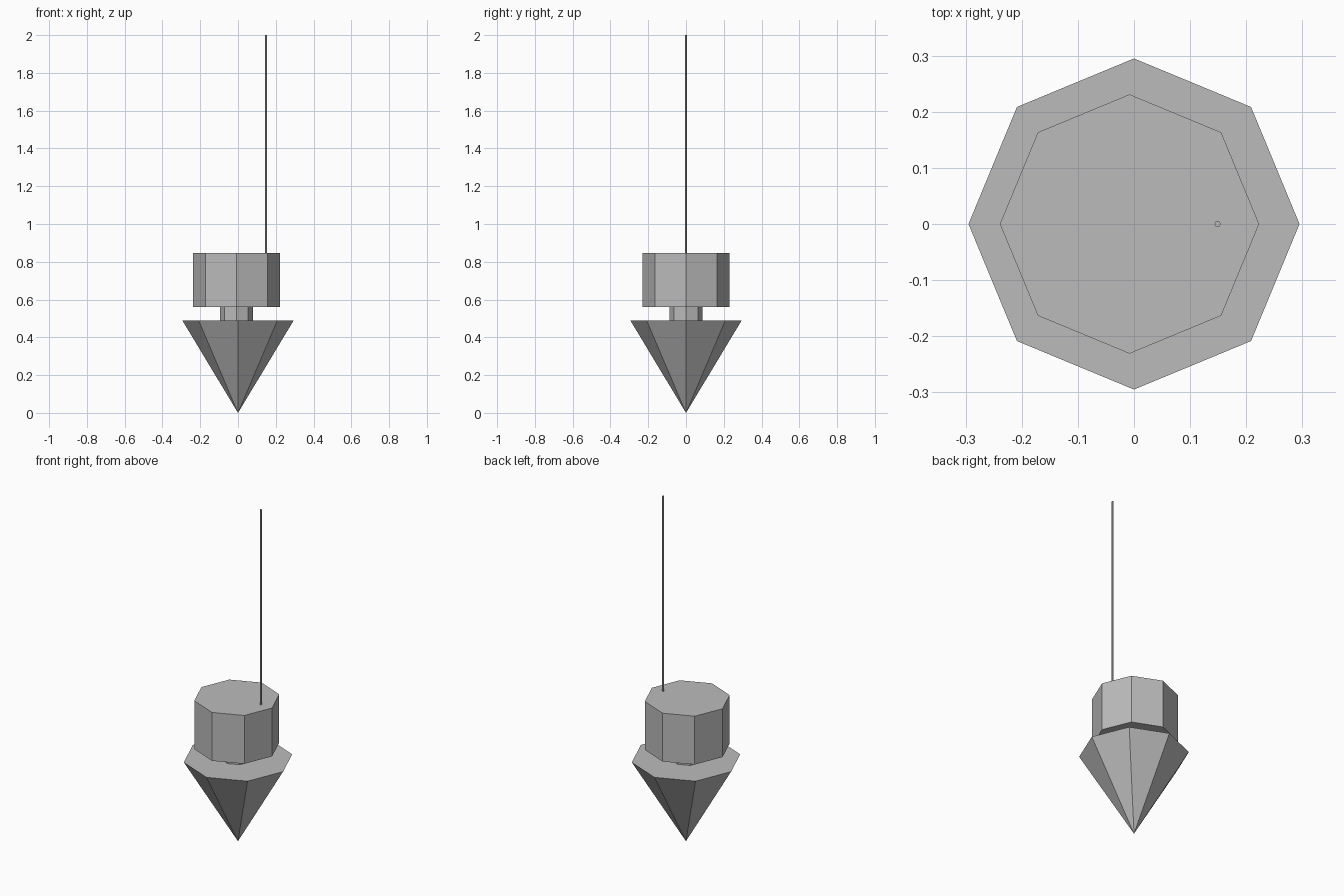
import bpy
import math

cube = bpy.data.objects.get("Cube")
if cube:
    bpy.data.objects.remove(cube, do_unlink=True)

grey = bpy.data.materials.new("light_grey")
grey.use_nodes = True
colour = (0.5, 0.5, 0.5, 1.0)
grey.diffuse_color = colour
grey.node_tree.nodes["Principled BSDF"].inputs["Base Color"].default_value = colour


def octagon_part(name, x, z_low, z_high, r_low, r_high):
    """Flat-shaded eight-sided prism or cone with corners on the axes."""
    bpy.ops.mesh.primitive_cone_add(
        vertices=8, radius1=r_low, radius2=r_high, depth=z_high - z_low,
        location=(x, 0, (z_low + z_high) / 2))
    obj = bpy.context.object
    obj.name = name
    obj.data.materials.append(grey)
    return obj


# Pointed base, tip down
octagon_part("cone_base", 0, 0, 0.49, 0, 0.295)
# Short neck between base and body
octagon_part("neck", -0.008, 0.49, 0.561, 0.088, 0.088)
# Main drum
octagon_part("body", -0.008, 0.561, 0.847, 0.231, 0.231)
# Thin mast near the left edge of the drum
octagon_part("antenna", 0.149, 0.84, 2.0, 0.0055, 0.0055)
